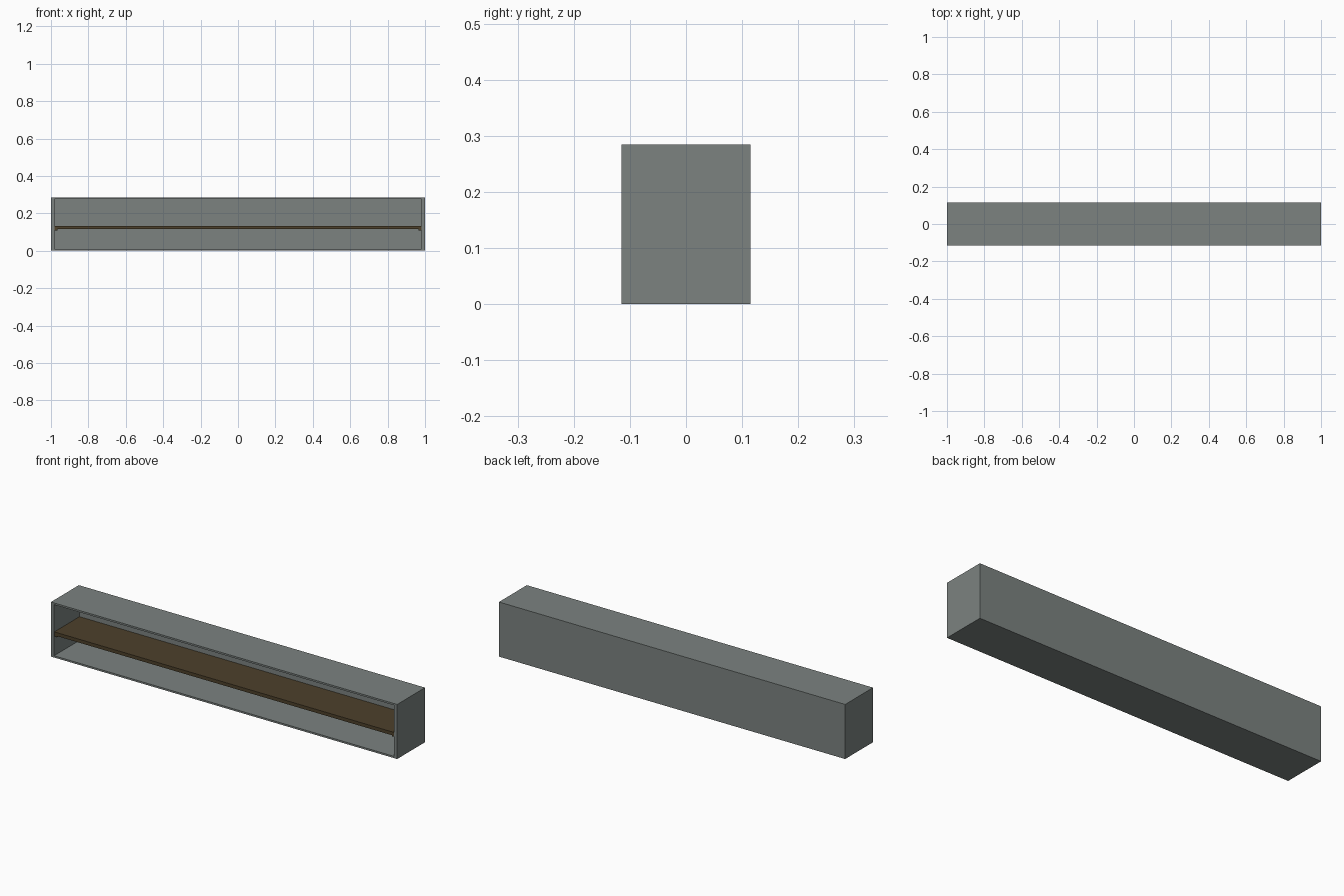
import bpy
import bmesh
from mathutils import Matrix, Vector

cube = bpy.data.objects.get("Cube")
if cube:
    bpy.data.objects.remove(cube, do_unlink=True)

WIDTH, DEPTH, HEIGHT = 2.0, 0.23, 0.285
SIDE, PLATE, BACK = 0.018, 0.013, 0.02


def material(name, color):
    mat = bpy.data.materials.new(name)
    mat.use_nodes = True
    mat.diffuse_color = color
    mat.node_tree.nodes["Principled BSDF"].inputs["Base Color"].default_value = color
    return mat


def box(name, low, high, mat):
    low, high = Vector(low), Vector(high)
    bm = bmesh.new()
    bmesh.ops.create_cube(bm, size=1)
    bm.transform(Matrix.Translation((low + high) / 2) @ Matrix.Diagonal((*(high - low), 1)))
    return finish(name, bm, mat)


def finish(name, bm, mat):
    mesh = bpy.data.meshes.new(name)
    bm.to_mesh(mesh)
    bm.free()
    mesh.materials.append(mat)
    obj = bpy.data.objects.new(name, mesh)
    bpy.context.collection.objects.link(obj)
    return obj


grey = material("grey paint", (0.2, 0.225, 0.217, 1))
brown = material("dark brown wood", (0.075, 0.052, 0.024, 1))

x, y = WIDTH / 2, DEPTH / 2
inner_x, inner_y = x - SIDE, y - BACK

# Cabinet shell: a solid block with its front inset and pushed back
bm = bmesh.new()
bmesh.ops.create_cube(bm, size=1)
bm.transform(Matrix.Translation((0, 0, HEIGHT / 2)) @ Matrix.Diagonal((WIDTH, DEPTH, HEIGHT, 1)))
bm.normal_update()
front = min(bm.faces, key=lambda f: f.calc_center_median().y)
bmesh.ops.inset_region(bm, faces=[front], thickness=PLATE)
for v in front.verts:
    v.co.x = inner_x if v.co.x > 0 else -inner_x
cavity = bmesh.ops.extrude_discrete_faces(bm, faces=[front])["faces"][0]
bmesh.ops.translate(bm, verts=cavity.verts, vec=(0, DEPTH - BACK, 0))
bmesh.ops.recalc_face_normals(bm, faces=bm.faces)
finish("cabinet_shell", bm, grey)

# Shelf across the opening
shelf_low, shelf_high = 0.115, 0.133
box("shelf", (-inner_x, -y + 0.002, shelf_low), (inner_x, inner_y, shelf_high), brown)

# Narrow cleats under the shelf ends
for name, side in (("left_cleat", 1), ("right_cleat", -1)):
    ends = sorted((side * inner_x, side * (inner_x - 0.016)))
    box(name, (ends[0], -y + 0.004, shelf_low - 0.006), (ends[1], inner_y, shelf_low), brown)
